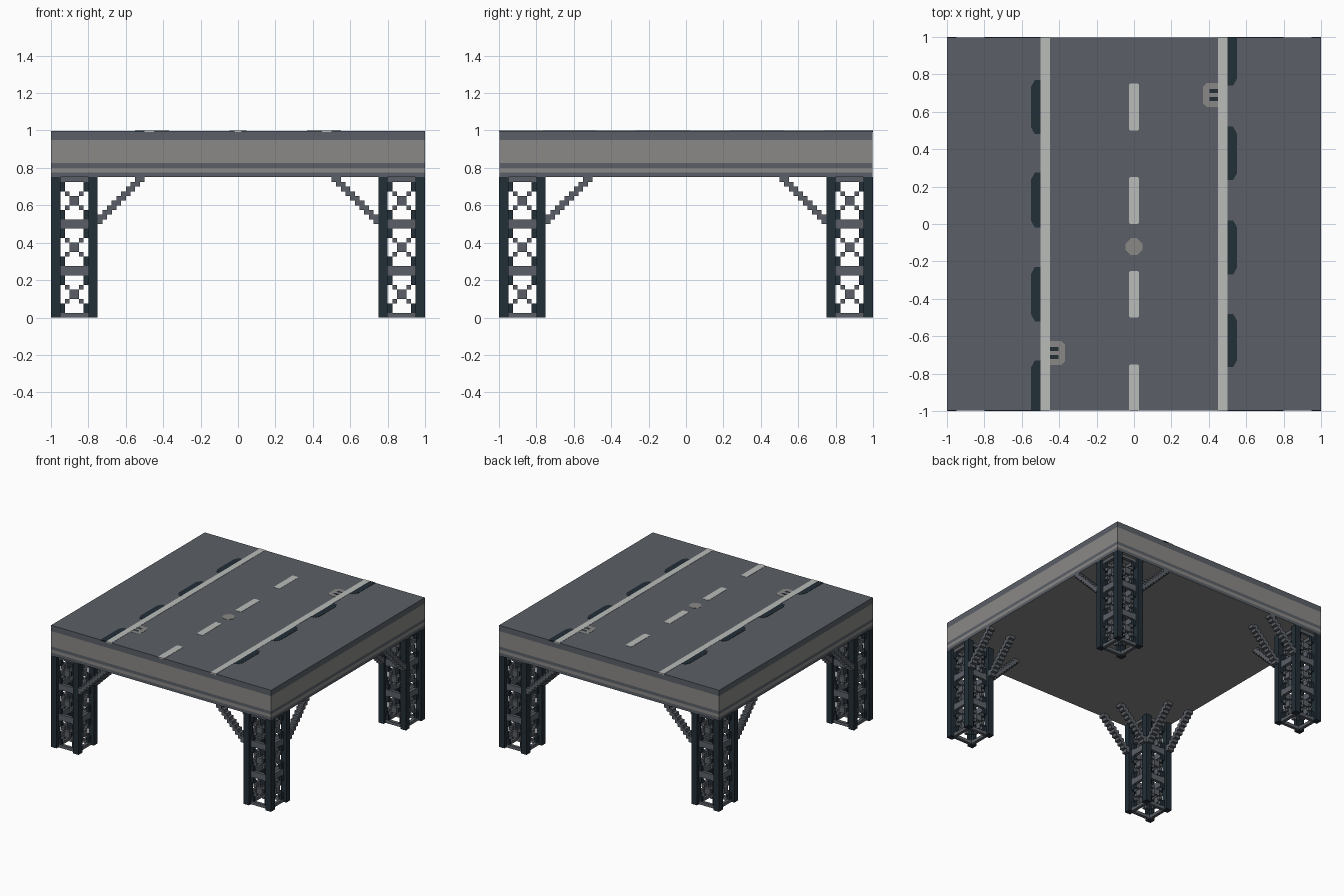
import bpy
import bmesh

cube = bpy.data.objects.get("Cube")
if cube:
    bpy.data.objects.remove(cube, do_unlink=True)

U = 0.025  # block size


def material(name, hex_code):
    rgb = [int(hex_code[i:i + 2], 16) / 255 for i in (0, 2, 4)]
    col = [c / 12.92 if c <= 0.04045 else ((c + 0.055) / 1.055) ** 2.4 for c in rgb] + [1.0]
    m = bpy.data.materials.new(name)
    m.use_nodes = True
    m.diffuse_color = col
    m.node_tree.nodes["Principled BSDF"].inputs["Base Color"].default_value = col
    return m


ASPHALT = material("asphalt grey", "5B6067")
CONCRETE = material("concrete grey", "8A8987")
STEEL = material("dark blue steel", "222E37")
PAINT = material("road paint", "BABCBA")


def finish(name, bm, *mats):
    bmesh.ops.recalc_face_normals(bm, faces=bm.faces)
    me = bpy.data.meshes.new(name)
    bm.to_mesh(me)
    bm.free()
    for m in mats:
        me.materials.append(m)
    ob = bpy.data.objects.new(name, me)
    bpy.context.collection.objects.link(ob)
    return ob


def boxes(name, items, *mats):
    """One object made of axis-aligned boxes (x0, x1, y0, y1, z0, z1)."""
    bm = bmesh.new()
    for x0, x1, y0, y1, z0, z1 in items:
        for v in bmesh.ops.create_cube(bm, size=1)["verts"]:
            v.co = ((x0 + x1) / 2 + v.co.x * abs(x1 - x0),
                    (y0 + y1) / 2 + v.co.y * abs(y1 - y0),
                    (z0 + z1) / 2 + v.co.z * abs(z1 - z0))
    return finish(name, bm, *mats)


def plate(name, outline, mat, top=1.0, thick=0.009):
    """Thin flat plate from an outline, set into the deck."""
    bm = bmesh.new()
    face = bm.faces.new([bm.verts.new((x, y, top - thick)) for x, y in outline])
    ext = bmesh.ops.extrude_face_region(bm, geom=[face])["geom"]
    bmesh.ops.translate(bm, verts=[g for g in ext if isinstance(g, bmesh.types.BMVert)],
                        vec=(0, 0, thick))
    return finish(name, bm, mat)


def rect(x0, x1, y0, y1, c=0.0):
    """Rectangle with cut corners."""
    if c == 0:
        return [(x0, y0), (x1, y0), (x1, y1), (x0, y1)]
    return [(x0 + c, y0), (x1 - c, y0), (x1, y0 + c), (x1, y1 - c),
            (x1 - c, y1), (x0 + c, y1), (x0, y1 - c), (x0, y0 + c)]


# Deck: stacked courses
H, HY = 1.0, 0.998
for name, z0, z1, mat in (("road_slab", 0.95, 0.998, ASPHALT),
                          ("edge_band", 0.825, 0.95, CONCRETE),
                          ("edge_groove", 0.8, 0.825, ASPHALT),
                          ("edge_trim", 0.775, 0.8, CONCRETE),
                          ("deck_base", 0.75, 0.775, ASPHALT)):
    ob = boxes(name, [(-H, H, -HY, HY, z0, z1)], mat, CONCRETE)
    if name == "deck_base":  # concrete underside
        for p in ob.data.polygons:
            p.material_index = 1 if p.normal.z < -0.9 else 0

# Road lines and centre dashes
for side, label in ((-1, "right"), (1, "left")):
    plate("lane_line_" + label, rect(*sorted((side * 0.45, side * 0.5)), -1, 1), PAINT)
for i, (y0, y1) in enumerate(((-1, -0.75), (-0.5, -0.25), (0, 0.25), (0.5, 0.75))):
    plate(f"centre_dash_{i + 1}", rect(-0.028, 0.028, y0, y1, 0.008), PAINT)

# Gutter openings: rounded on the outer side only
for side, spans in ((-1, ((-1, -0.73), (-0.52, -0.23), (-0.02, 0.275), (0.48, 0.77))),
                    (1, ((-0.765, -0.48), (-0.27, 0.02), (0.235, 0.52), (0.74, 1)))):
    for i, (y0, y1) in enumerate(spans):
        a, b, m = side * 0.5, side * 0.55, side * 0.53
        ca = 0 if y0 == -1 else 0.035
        cb = 0 if y1 == 1 else 0.035
        pts = [(a, y0), (m if ca else b, y0), (b, y0 + ca + 0.001),
               (b, y1 - cb - 0.001), (m if cb else b, y1), (a, y1)]
        plate(f"gutter_{'left' if side > 0 else 'right'}_{i + 1}", pts, STEEL)

# Drain covers with slots, and a manhole
for s, label in ((1, "left"), (-1, "right")):
    x0, x1 = sorted((s * 0.37, s * 0.45))
    yc = s * 0.69
    c = 0.02
    inner, outer = s * 0.37, s * 0.45
    plate("drain_cover_" + label, [(outer, yc - 0.065), (inner + s * c, yc - 0.065),
                                   (inner, yc - 0.065 + c), (inner, yc + 0.065 - c),
                                   (inner + s * c, yc + 0.065), (outer, yc + 0.065)],
          CONCRETE, 0.9995)
    for k in (-1, 1):
        sx0, sx1 = sorted((s * 0.405, s * 0.448))
        plate(f"drain_slot_{label}_{'back' if k > 0 else 'front'}",
              rect(sx0, sx1, yc + k * 0.022 - 0.011, yc + k * 0.022 + 0.011), STEEL)
plate("manhole_cover", rect(-0.046, 0.046, -0.167, -0.075, 0.03), CONCRETE)

# Lattice towers under the four corners, in offsets measured inward from the corner
W, L = 0.25, 0.05


def lattice_faces():
    """Lattice and gusset boxes for the four tower sides."""
    bars, gussets = [], []
    for z0, z1 in ((0, U), (0.225, 0.275), (0.475, 0.525), (0.725, 0.75)):
        bars.append((L, W - L, z0, z1))
    for zc in (0.125, 0.375, 0.625):
        bars.append((0.1, 0.15, zc - U, zc + U))
        for st in (-1, 1):
            for sz in (-1, 1):
                t, z = 0.125 + st * 0.0375, zc + sz * 0.0375
                bars.append((t - U / 2, t + U / 2, z - U / 2, z + U / 2))
                t, z = 0.125 + st * 0.0625, zc + sz * 0.075
                gussets.append((t - U / 2, t + U / 2, z - U, z + U))

    def place(items):
        out = []
        for t0, t1, z0, z1 in items:
            for d0, d1 in ((U, L), (W - L, W - U)):
                out += [(t0, t1, d0, d1, z0, z1), (d0, d1, t0, t1, z0, z1)]
        return out
    return place(bars), place(gussets)


bars, gussets = lattice_faces()
legs = [(a, a + L, b, b + L, 0, 0.75) for a in (0, W - L) for b in (0, W - L)]

# Stepped braces run inward from each leg line
braces = []
for a in (0, W - L):
    for i in range(10):
        d, z = W + i * U, 0.5 + i * U
        top = min(z + 2 * U, 0.75)
        braces += [(a, a + L, d, d + U, z, top), (d, d + U, a, a + L, z, top)]

for sx in (-1, 1):
    for sy in (-1, 1):
        where = ("front_" if sy < 0 else "back_") + ("left" if sx > 0 else "right")
        for part, items, mat in (("tower_legs", legs, STEEL), ("tower_gussets", gussets, STEEL),
                                 ("tower_lattice", bars, ASPHALT),
                                 ("deck_braces", braces, ASPHALT)):
            boxes(f"{part}_{where}",
                  [(sx * (1 - x0), sx * (1 - x1), sy * (1 - y0), sy * (1 - y1), z0, z1)
                   for x0, x1, y0, y1, z0, z1 in items], mat)
